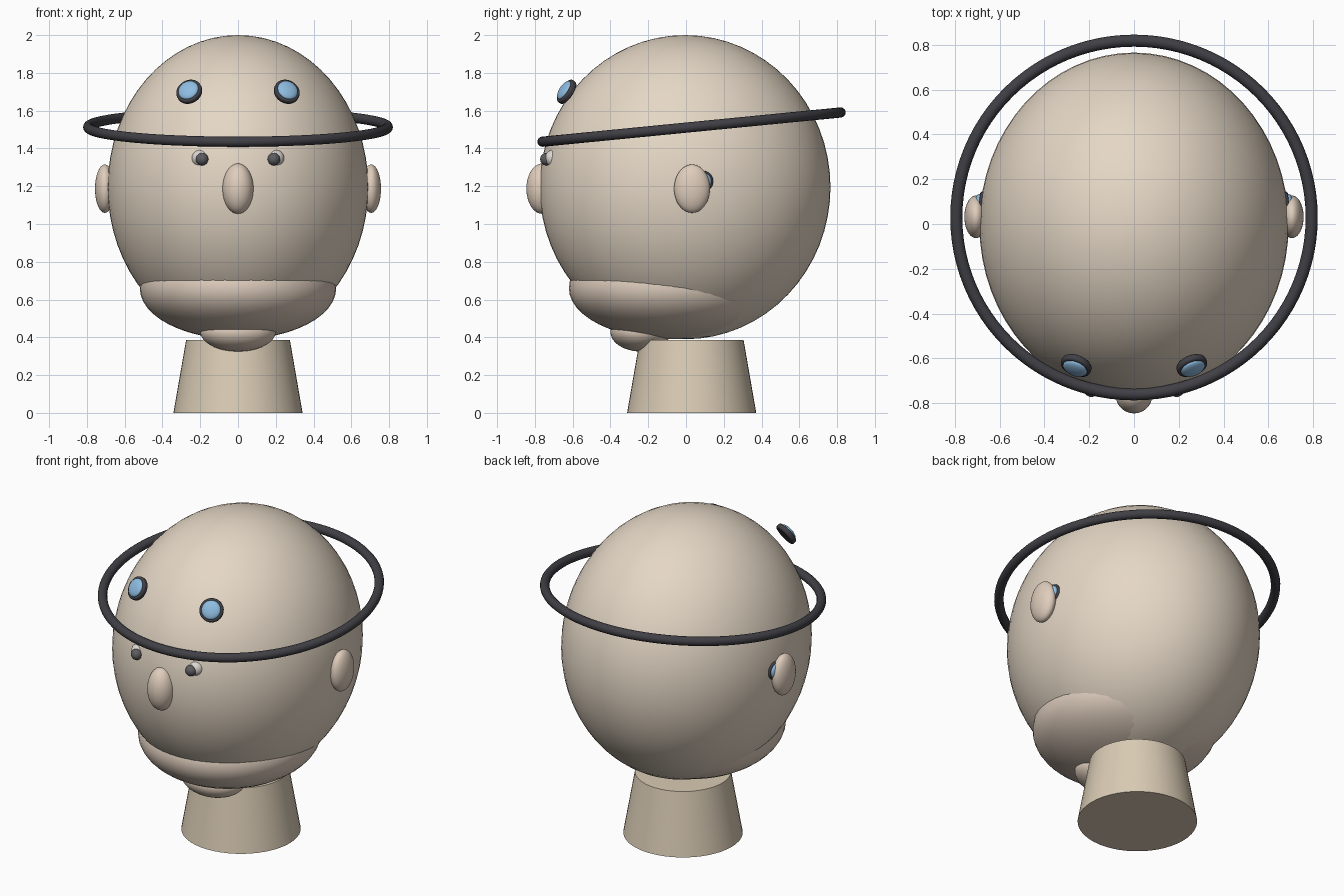
import bpy
from math import radians
from mathutils import Vector

if "Cube" in bpy.data.objects:
    bpy.data.objects.remove(bpy.data.objects["Cube"])


def material(name, rgb):
    m = bpy.data.materials.new(name)
    m.diffuse_color = (*rgb, 1)
    m.use_nodes = True
    m.node_tree.nodes["Principled BSDF"].inputs["Base Color"].default_value = m.diffuse_color
    return m


SKIN = material("skin", (0.78, 0.68, 0.56))
JAW = material("jaw_skin", (0.72, 0.60, 0.50))
NECK = material("neck_skin", (0.70, 0.60, 0.46))
WARM = material("ear_skin", (0.74, 0.61, 0.50))
DARK = material("dark", (0.05, 0.05, 0.06))
PUPIL = material("pupil", (0.11, 0.11, 0.12))
WHITE = material("eye_white", (0.72, 0.68, 0.64))
LENS = material("lens_blue", (0.27, 0.50, 0.75))


def finish(name, mat):
    ob = bpy.context.object
    ob.name = name
    ob.data.materials.append(mat)
    bpy.ops.object.transform_apply(location=False, rotation=False, scale=True)
    bpy.ops.object.shade_smooth_by_angle(angle=radians(40))
    return ob


def ellipsoid(name, loc, radii, mat, rot=(0, 0, 0), segs=48):
    bpy.ops.mesh.primitive_uv_sphere_add(segments=segs, ring_count=segs // 2,
                                         location=loc, rotation=rot)
    bpy.context.object.scale = radii
    return finish(name, mat)


def sensor(name, loc, normal, r, depth):
    """Dark round housing with a domed blue lens on its outer face."""
    n = Vector(normal).normalized()
    rot = n.to_track_quat('Z', 'Y').to_euler()
    bpy.ops.mesh.primitive_cylinder_add(vertices=32, radius=r, depth=depth,
                                        location=loc, rotation=rot)
    body = bpy.context.object
    bev = body.modifiers.new("soft_rim", 'BEVEL')
    bev.width = depth * 0.3
    bev.segments = 3
    finish(name + "_housing", DARK)
    ellipsoid(name + "_lens", Vector(loc) + n * depth * 0.5,
              (r * 0.8, r * 0.8, 0.02), LENS, rot, 32)


# Head, jaw, chin and nose
ellipsoid("head", (0, -0.005, 1.195), (0.69, 0.77, 0.805), SKIN, segs=64)
ellipsoid("jaw", (0, -0.08, 0.66), (0.52, 0.54, 0.27), JAW)
ellipsoid("chin", (0, -0.24, 0.43), (0.20, 0.16, 0.105), WARM)
ellipsoid("nose", (0, -0.762, 1.187), (0.082, 0.083, 0.133), WARM)

# Tapered neck
bpy.ops.mesh.primitive_cone_add(vertices=48, radius1=0.342, radius2=0.275,
                                depth=0.385, location=(0, 0.03, 0.1925))
finish("neck", NECK)

# Tilted ring around the head
bpy.ops.mesh.primitive_torus_add(major_segments=96, minor_segments=16,
                                 major_radius=0.793, minor_radius=0.027,
                                 location=(0, 0.029, 1.513),
                                 rotation=(radians(5.6), 0, 0))
finish("head_ring", DARK)

# Paired parts, mirrored across x
for side, s in (("left", -1), ("right", 1)):
    ellipsoid(side + "_ear", (s * 0.705, 0.032, 1.187),
              (0.052, 0.095, 0.128), WARM)
    ellipsoid(side + "_eye", (s * 0.2, -0.702, 1.348),
              (0.045, 0.045, 0.045), WHITE, segs=32)
    ellipsoid(side + "_pupil", (s * 0.19, -0.739, 1.343),
              (0.033, 0.033, 0.033), PUPIL, segs=32)
    sensor(side + "_brow_sensor", (s * 0.258, -0.632, 1.70),
           (s * 0.4, -1, 0.66), 0.07, 0.032)
    sensor(side + "_ear_sensor", (s * 0.678, 0.088, 1.226),
           (s, 0.15, 0.03), 0.056, 0.032)
